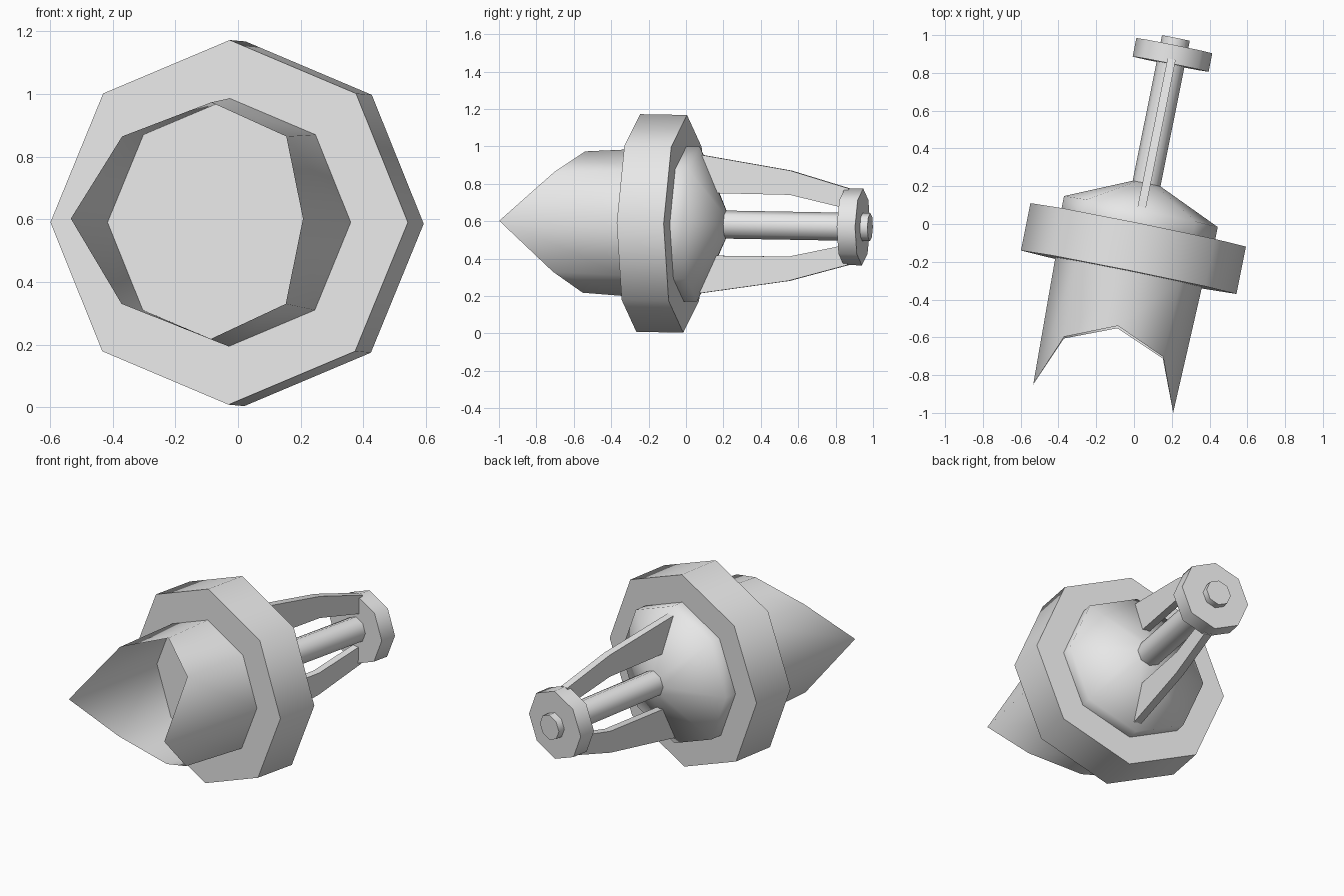
import bpy, bmesh, math
from mathutils import Matrix, Vector

cube = bpy.data.objects.get("Cube")
if cube:
    bpy.data.objects.remove(cube, do_unlink=True)

SIDES = 8
# Local y runs along the body axis; the whole model is slightly yawed and pitched
FRAME = (Matrix.Translation((-0.003, -0.13, 0.588))
         @ Matrix.Rotation(math.radians(-11.4), 4, 'Z')
         @ Matrix.Rotation(math.radians(-1.0), 4, 'X'))

grey = bpy.data.materials.new("plain_grey")
grey.diffuse_color = (0.8, 0.8, 0.8, 1)
grey.use_nodes = True
grey.node_tree.nodes["Principled BSDF"].inputs["Base Color"].default_value = (0.8, 0.8, 0.8, 1)


def finish(name, bm, angle):
    bmesh.ops.recalc_face_normals(bm, faces=bm.faces)
    mesh = bpy.data.meshes.new(name)
    bm.to_mesh(mesh)
    bm.free()
    mesh.materials.append(grey)
    obj = bpy.data.objects.new(name, mesh)
    bpy.context.collection.objects.link(obj)
    obj.matrix_world = FRAME
    bpy.ops.object.select_all(action='DESELECT')
    obj.select_set(True)
    bpy.context.view_layer.objects.active = obj
    bpy.ops.object.shade_smooth_by_angle(angle=math.radians(angle))
    return obj


def ring_point(radius, along, i):
    a = 2 * math.pi * i / SIDES
    return Vector((radius * math.cos(a), along, radius * math.sin(a)))


def lathe(name, profile, angle=50, caps=True):
    """Eight-sided body from (radius, distance along axis) pairs; distance may be a function of i."""
    bm = bmesh.new()
    loops = []
    for radius, along in profile:
        loops.append([bm.verts.new(ring_point(radius, along(i) if callable(along) else along, i))
                      for i in range(SIDES)])
    for a, b in zip(loops, loops[1:]):
        for i in range(SIDES):
            j = (i + 1) % SIDES
            bm.faces.new((a[i], a[j], b[j], b[i]))
    if caps:
        bm.faces.new(loops[0])
        bm.faces.new(loops[-1])
    return finish(name, bm, angle)


# Wide collar
lathe("collar", [(0.582, -0.128), (0.582, 0.128)])

# Open front shroud: long points at the sides, short at top and bottom
RIM = (-0.81, -0.535, -0.424, -0.535)
lathe("front_shroud", [(0.396, -0.128), (0.378, lambda i: RIM[i % 4])], caps=False)

# Rear cone, shaft and end disc
lathe("rear_cone", [(0.415, 0.12), (0.415, 0.2), (0.07, 0.353)], angle=75)
lathe("shaft", [(0.075, 0.3), (0.075, 1.137)])
lathe("end_disc", [(0.205, 0.996), (0.205, 1.096)])

# Thin struts from the cone to the end disc, above and below the shaft
STRUT = [(0.215, 0.37), (0.70, 0.295), (1.02, 0.205),
         (1.02, 0.095), (0.70, 0.165), (0.306, 0.167), (0.2, 0.2)]
for name, side in (("upper_strut", 1), ("lower_strut", -1)):
    bm = bmesh.new()
    face = bm.faces.new([bm.verts.new((-0.022, s, side * u)) for s, u in STRUT])
    out = bmesh.ops.extrude_face_region(bm, geom=[face])
    bmesh.ops.translate(bm, vec=(0.044, 0, 0),
                        verts=[v for v in out["geom"] if isinstance(v, bmesh.types.BMVert)])
    finish(name, bm, 30)
